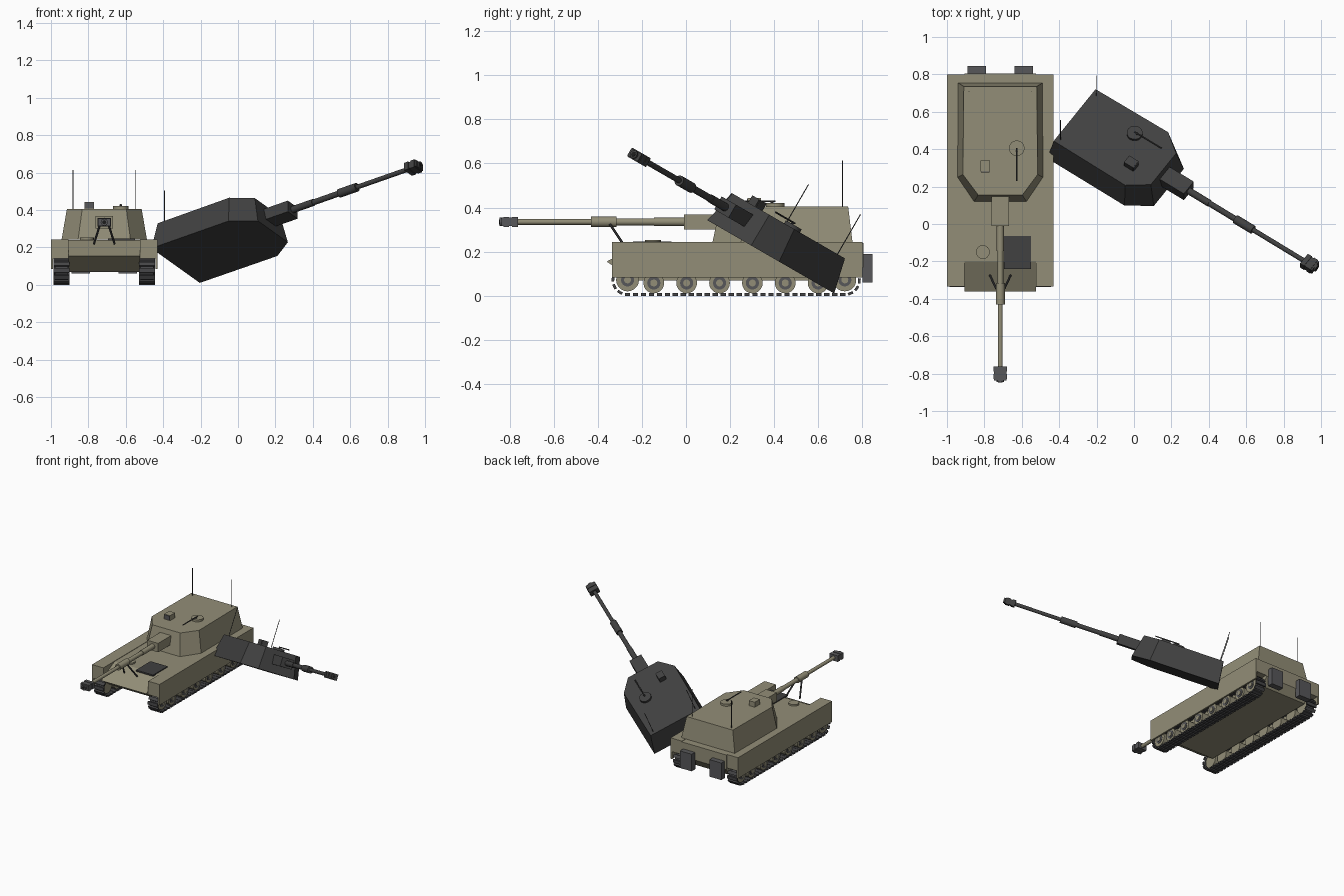
import bpy, bmesh, math
from mathutils import Matrix, Vector

if "Cube" in bpy.data.objects:
    bpy.data.objects.remove(bpy.data.objects["Cube"], do_unlink=True)


def material(name, rgb):
    m = bpy.data.materials.new(name)
    m.use_nodes = True
    m.diffuse_color = (*rgb, 1)
    bsdf = m.node_tree.nodes["Principled BSDF"]
    bsdf.inputs["Base Color"].default_value = (*rgb, 1)
    bsdf.inputs["Roughness"].default_value = 0.8
    return m


OLIVE = material("olive drab", (0.29, 0.27, 0.185))
STEEL = material("steel grey", (0.095, 0.095, 0.1))
TRACK = material("track grey", (0.06, 0.06, 0.063))
BURNT = material("burnt grey", (0.052, 0.052, 0.052))
BLACK = material("black", (0.012, 0.012, 0.012))
CX = -0.715          # centre line of the vehicle


def finish(name, bm, mat, place=None, smooth=False):
    bmesh.ops.recalc_face_normals(bm, faces=bm.faces)
    me = bpy.data.meshes.new(name)
    bm.to_mesh(me)
    bm.free()
    me.materials.append(mat)
    if smooth:
        me.shade_smooth()
        me.set_sharp_from_angle(angle=math.radians(35))
    ob = bpy.data.objects.new(name, me)
    bpy.context.collection.objects.link(ob)
    ob.matrix_world = place if place else Matrix.Translation((CX, 0, 0))
    return ob


def add_box(bm, centre, size, turn=Matrix()):
    bmesh.ops.create_cube(bm, size=1, matrix=Matrix.Translation(centre) @ turn @ Matrix.Diagonal((*size, 1)))


def box(name, lo, hi, mat, place=None):
    lo, hi = Vector(lo), Vector(hi)
    bm = bmesh.new()
    add_box(bm, (lo + hi) / 2, hi - lo)
    return finish(name, bm, mat, place)


def add_rod(bm, a, b, r, sides=16, r2=None):
    a, b = Vector(a), Vector(b)
    d = b - a
    turn = d.to_track_quat("Z", "Y").to_matrix().to_4x4()
    bmesh.ops.create_cone(bm, cap_ends=True, segments=sides, radius1=r, radius2=r if r2 is None else r2,
                          depth=d.length, matrix=Matrix.Translation((a + b) / 2) @ turn)


def rod(name, a, b, r, mat, place=None, sides=16):
    bm = bmesh.new()
    add_rod(bm, a, b, r, sides)
    return finish(name, bm, mat, place, smooth=True)


def loft(bm, low, high):
    a, b = [bm.verts.new(p) for p in low], [bm.verts.new(p) for p in high]
    bm.faces.new(a)
    bm.faces.new(b)
    for i in range(len(a)):
        j = (i + 1) % len(a)
        bm.faces.new((a[i], a[j], b[j], b[i]))


def mirrored(half, z):
    return [(x, y, z) for x, y in half] + [(-x, y, z) for x, y in reversed(half)]


# Central hull with sloped nose
profile = [(-0.36, 0.155), (-0.20, 0.24), (0.805, 0.24), (0.805, 0.13), (0.76, 0.07), (-0.23, 0.07)]
bm = bmesh.new()
loft(bm, [(-0.19, y, z) for y, z in profile], [(0.19, y, z) for y, z in profile])
finish("hull", bm, OLIVE)

# Running gear on both sides
Y0, Y1, ZC, R = -0.265, 0.72, 0.072, 0.066


def track_point(s):
    """Position and angle on the track loop at distance s."""
    run, arc = Y1 - Y0, math.pi * R
    if s < run:
        return Y0 + s, ZC - R, 0
    s -= run
    if s < arc:
        t = s / R
        return Y1 + R * math.sin(t), ZC - R * math.cos(t), t
    s -= arc
    if s < run:
        return Y1 - s, ZC + R, math.pi
    t = (s - run) / R
    return Y0 - R * math.sin(t), ZC + R * math.cos(t), math.pi + t


for side, s in (("left", 1), ("right", -1)):
    def span(a, b):
        return sorted((s * a, s * b))

    x0, x1 = span(0.19, 0.285)
    box(side + "_sponson", (x0, -0.335, 0.14), (x1, 0.80, 0.243), OLIVE)
    x0, x1 = span(0.273, 0.285)
    box(side + "_skirt", (x0, -0.335, 0.084), (x1, 0.80, 0.145), OLIVE)
    x0, x1 = span(0.075, 0.175)
    box(side + "_rear_box", (x0, 0.80, 0.06), (x1, 0.845, 0.19), STEEL)

    # Track belt and pads
    bm = bmesh.new()
    loop = 2 * (Y1 - Y0) + 2 * math.pi * R
    count = 66
    ring = []
    for i in range(count):
        y, z, t = track_point(loop * i / count)
        turn = Matrix.Rotation(t, 4, "X")
        add_box(bm, (s * 0.229, y, z), (0.084, 0.024, 0.012), turn)
        inner = Vector((y, z)) + 0.004 * Vector((-math.sin(t), math.cos(t)))
        ring.append([bm.verts.new((s * x, inner.x, inner.y)) for x in (0.195, 0.263)])
    for a, b in zip(ring, ring[1:] + ring[:1]):
        bm.faces.new((a[0], a[1], b[1], b[0]))
    finish(side + "_track", bm, TRACK)

    # Road wheels, with hubs, and end wheels
    bm, hubs = bmesh.new(), bmesh.new()
    wheels = [(-0.146 + 0.149 * i, 0.058, 0.047) for i in range(6)]
    wheels += [(Y0, ZC, 0.052), (Y1, ZC, 0.052)]
    for y, z, r in wheels:
        add_rod(bm, (s * 0.2, y, z), (s * 0.262, y, z), r, 20)
        add_rod(bm, (s * 0.262, y, z), (s * 0.269, y, z), 0.016, 12)
        add_rod(hubs, (s * 0.26, y, z), (s * 0.265, y, z), 0.03, 16)
    finish(side + "_wheels", bm, OLIVE, smooth=True)
    finish(side + "_wheel_dishes", hubs, STEEL, smooth=True)

    # Gun travel lock leg
    rod(side + "_lock_leg", (s * 0.055, -0.275, 0.22), (s * 0.022, -0.345, 0.325), 0.006, TRACK, sides=8)

# Front deck details
box("engine_grille", (0.02, -0.24, 0.236), (0.165, -0.065, 0.247), BURNT)
rod("driver_hatch", (-0.093, -0.15, 0.23), (-0.093, -0.15, 0.252), 0.037, OLIVE)


def turret(prefix, place, body, metal, dark):
    """Turret around its own ring centre, gun towards -y."""
    low = [(0.14, -0.28), (0.228, -0.15), (0.226, 0.355)]
    high = [(0.118, -0.245), (0.2, -0.135), (0.195, 0.335)]
    bm = bmesh.new()
    loft(bm, mirrored(low, 0), mirrored(high, 0.162))
    finish(prefix + "turret_body", bm, body, place)

    # Gun
    z = 0.092
    box(prefix + "mantlet", (-0.046, -0.41, z - 0.034), (0.046, -0.24, z + 0.034), body, place)
    bm = bmesh.new()
    for a, b, r in ((-0.40, -0.545, 0.019), (-0.54, -0.73, 0.016), (-0.715, -0.83, 0.024), (-0.82, -1.18, 0.013)):
        add_rod(bm, (0, a, z), (0, b, z), r)
    finish(prefix + "barrel", bm, body, place, smooth=True)
    bm = bmesh.new()
    add_box(bm, (0, -1.2, z), (0.066, 0.074, 0.038))
    for y in (-1.175, -1.215):
        add_box(bm, (0, y, z), (0.072, 0.026, 0.046))
    add_rod(bm, (0, -1.23, z), (0, -1.246, z), 0.019)
    finish(prefix + "muzzle_brake", bm, metal, place)
    rod(prefix + "bore", (0, -1.24, z), (0, -1.248, z), 0.011, BLACK, place)

    # Roof fittings
    rod(prefix + "commander_hatch", (0.088, 0.005, 0.155), (0.088, 0.005, 0.178), 0.042, body, place)
    rod(prefix + "machine_gun", (0.088, 0.005, 0.186), (0.088, -0.17, 0.186), 0.004, dark, place, 8)
    rod(prefix + "gun_post", (0.088, -0.01, 0.17), (0.088, -0.01, 0.188), 0.006, dark, place, 8)
    box(prefix + "sight", (-0.105, -0.12, 0.155), (-0.055, -0.06, 0.2), body, place)
    box(prefix + "sight_window", (-0.102, -0.124, 0.165), (-0.058, -0.119, 0.197), metal, place)
    for name, x in (("left", 0.165), ("right", -0.167)):
        rod(prefix + name + "_antenna", (x, 0.31, 0.15), (x, 0.31, 0.37), 0.0022, dark, place, 6)


turret("", Matrix.Translation((CX, 0.40, 0.243)), OLIVE, STEEL, BURNT)

# Detached burnt turret lying tilted beside the hull
tilt = Matrix.Rotation(math.radians(-30), 4, "X") @ Matrix.Rotation(math.radians(55), 4, "Z")
turret("wrecked_", Matrix.Translation((-0.043, 0.335, 0.205)) @ tilt, BURNT, BURNT, BURNT)
